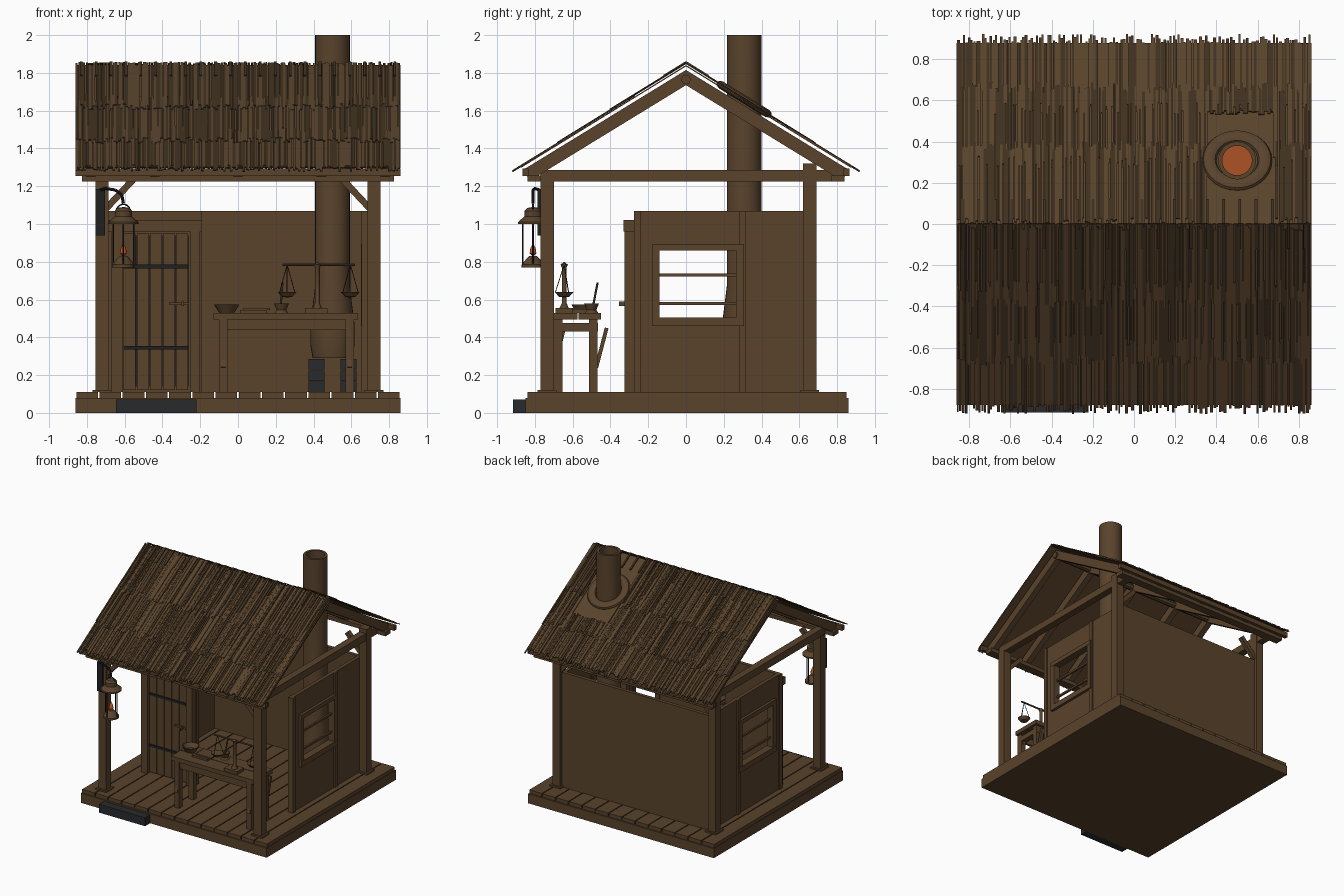
import bpy, bmesh, math, random
from mathutils import Matrix, Vector

random.seed(4)
if "Cube" in bpy.data.objects:
    bpy.data.objects.remove(bpy.data.objects["Cube"])


def material(name, rgb):
    m = bpy.data.materials.new(name)
    m.use_nodes = True
    m.diffuse_color = (*rgb, 1)
    m.node_tree.nodes["Principled BSDF"].inputs["Base Color"].default_value = (*rgb, 1)
    return m


WOOD = material("brown wood", (.1, .056, .025))
THATCH = material("dark thatch", (.05, .03, .014))
STONE = material("dark stone", (.022, .023, .025))
IRON = material("black iron", (.015, .014, .014))
GLOW = material("ember orange", (.42, .085, .018))
FLAME = material("flame red", (.58, .08, .02))


def finish(name, bm, mat, smooth=False):
    bmesh.ops.recalc_face_normals(bm, faces=bm.faces)
    me = bpy.data.meshes.new(name)
    bm.to_mesh(me)
    bm.free()
    me.materials.append(mat)
    if smooth:
        me.shade_smooth()
        me.set_sharp_from_angle(angle=math.radians(35))
    ob = bpy.data.objects.new(name, me)
    bpy.context.collection.objects.link(ob)
    return ob


def cube(bm, c, s, rot=Matrix()):
    bmesh.ops.create_cube(bm, size=1, matrix=Matrix.Translation(c) @ rot @ Matrix.Diagonal((*s, 1)))


def span(bm, x0, x1, y0, y1, z0, z1):
    cube(bm, ((x0 + x1) / 2, (y0 + y1) / 2, (z0 + z1) / 2), (x1 - x0, y1 - y0, z1 - z0))


def boxes(name, mat, *bounds):
    bm = bmesh.new()
    for b in bounds:
        span(bm, *b)
    return finish(name, bm, mat)


def beam(bm, a, b, w, h):
    a, b = Vector(a), Vector(b)
    rot = (b - a).to_track_quat('X', 'Z').to_matrix().to_4x4()
    cube(bm, (a + b) / 2, ((b - a).length, w, h), rot)


def rods(name, mat, r, *paths):
    bm = bmesh.new()
    for path in paths:
        for a, b in zip(path, path[1:]):
            a, b = Vector(a), Vector(b)
            rot = (b - a).to_track_quat('Z', 'Y').to_matrix().to_4x4()
            bmesh.ops.create_cone(bm, cap_ends=True, segments=8, radius1=r, radius2=r, depth=(b - a).length,
                                  matrix=Matrix.Translation((a + b) / 2) @ rot)
    return finish(name, bm, mat, True)


def lathe(name, mat, centre, profile, n=28, tilt=0, closed=False):
    bm = bmesh.new()
    vs = [bm.verts.new((r, 0, z)) for r, z in profile]
    pairs = list(zip(vs, vs[1:])) + ([(vs[-1], vs[0])] if closed else [])
    es = [bm.edges.new(p) for p in pairs]
    bmesh.ops.spin(bm, geom=vs + es, cent=(0, 0, 0), axis=(0, 0, 1), angle=2 * math.pi, steps=n)
    bmesh.ops.remove_doubles(bm, verts=bm.verts, dist=.0003)
    bmesh.ops.transform(bm, verts=bm.verts, matrix=Matrix.Translation(centre) @ Matrix.Rotation(tilt, 4, 'X'))
    return finish(name, bm, mat, True)


def ring(r, t, h, n=10):
    return [(r + t * math.cos(2 * math.pi * i / n), h * math.sin(2 * math.pi * i / n)) for i in range(n)]


# Platform, floor planks and step
boxes("platform", WOOD, (-.86, .86, -.85, .86, 0, .08))
pitch = 1.72 / 14
boxes("floor_planks", WOOD, *[(-.86 + i * pitch + .004, -.86 + (i + 1) * pitch - .004, -.84, .85, .08, .11)
                              for i in range(14)])
boxes("step", STONE, (-.645, -.22, -.915, -.85, 0, .07))

# Corner posts, feet, tie beams, wall plates and knee braces
sides = (-1, 1)
boxes("front_posts", WOOD, *[(s * .72 - .035, s * .72 + .035, -.77, -.70, .11, 1.23) for s in sides])
boxes("back_posts", WOOD, *[(s * .72 - .035, s * .72 + .035, .62, .69, .11, 1.32) for s in sides])
boxes("post_feet", WOOD, *[(s * .72 - .05, s * .72 + .05, y - .05, y + .05, .11, .122)
                           for s in sides for y in (-.735, .655)])
boxes("tie_beams", WOOD, *[(s * .72 - .03, s * .72 + .03, -.77, .84, 1.225, 1.285) for s in sides])
boxes("wall_plates", WOOD, *[(-.825, .825, s * .805 - .035, s * .805 + .035, 1.225, 1.258) for s in sides])
bm = bmesh.new()
for s in sides:
    for y in (-.735, .655):
        beam(bm, (s * .70, y, 1.08), (s * .555, y, 1.235), .035, .035)
finish("knee_braces", bm, WOOD)

# Walls; the front one carries only the door, the rest of the front is open
boxes("back_wall", WOOD, (-.69, .69, .635, .665, .11, 1.07))
boxes("front_wall", WOOD, (-.69, -.19, -.275, -.245, .11, 1.07))
for s, side in ((-1, "right"), (1, "left")):
    def at(x0, x1, *rest):
        return (*sorted((s * x0, s * x1)), *rest)
    boxes(side + "_wall", WOOD, at(.66, .69, -.275, -.14, .11, 1.07), at(.66, .69, .265, .64, .11, 1.07),
          at(.66, .69, -.14, .265, .11, .505), at(.66, .69, -.14, .265, .86, 1.07))
    boxes(side + "_wall_battens", WOOD, at(.655, .70, -.275, -.24, .11, 1.07), at(.655, .70, .28, .315, .11, 1.07))
    boxes(side + "_window_frame", WOOD, at(.65, .71, -.18, -.14, .46, .89), at(.65, .71, .265, .306, .46, .89),
          at(.65, .712, -.18, .306, .46, .505), at(.65, .712, -.18, .306, .86, .895))
    boxes(side + "_window_bars", WOOD, *[at(.667, .683, -.14, .265, z - .008, z + .008) for z in (.58, .73)])

# Door with frame, planks, iron straps and latch
boxes("door_frame", WOOD, (-.67, -.61, -.325, -.275, .11, .96), (-.255, -.20, -.325, -.275, .11, .96),
      (-.69, -.19, -.33, -.27, .96, 1.02))
boxes("door_planks", WOOD, *[(-.605 + i * .0695, -.605 + (i + 1) * .0695 - .006, -.305, -.275, .12, .95)
                             for i in range(5)])
boxes("door_gaps", IRON, (-.605, -.26, -.279, -.274, .14, .94))
boxes("door_straps", IRON, *[(-.605, -.265, -.313, -.303, z - .01, z + .01) for z in (.345, .775)])
boxes("door_latch", WOOD, (-.365, -.26, -.322, -.305, .57, .585), (-.30, -.285, -.355, -.32, .565, .59))


# Roof frame
def roof(y):
    return 1.838 - .615 * abs(y)


bm = bmesh.new()
for x in (-.78, -.44, 0, .44, .78):
    for s in sides:
        vs = [bm.verts.new((x - .025, s * y, z)) for y, z in
              ((0, 1.815), (.865, 1.285), (.825, 1.23), (0, 1.735))]
        face = bm.faces.new(vs)
        out = bmesh.ops.extrude_face_region(bm, geom=[face])
        bmesh.ops.translate(bm, vec=(.05, 0, 0), verts=[v for v in out["geom"] if isinstance(v, bmesh.types.BMVert)])
finish("rafters", bm, WOOD)
rods("ridge_pole", WOOD, .026, [(-.82, 0, 1.765), (.82, 0, 1.765)])
boxes("eaves_boards", WOOD, *[(-.86, .86, s * .85 - .015, s * .85 + .015, 1.255, 1.295) for s in sides])
bm = bmesh.new()
for s in sides:
    beam(bm, (0, 0, roof(0)), (0, s * .875, roof(.875)), 1.72, .006)
finish("roof_deck", bm, WOOD)

# Thatch in three overlapping courses, left bare around the chimney
light, dark = bmesh.new(), bmesh.new()
for s in sides:
    for y0, y1, lift in ((0, .38, .014), (.3, .66, .010), (.56, .895, .006)):
        for i in range(130):
            x = -.853 + i * .01322 + random.uniform(-.003, .003)
            a = max(0, y0 + random.uniform(-.03, .03))
            b = y1 + random.uniform(-.025, .025)
            if s > 0 and .36 < x < .68:
                if b < .56:
                    continue
                a = max(a, .54 + random.uniform(-.012, .012))
            up = lift + random.uniform(-.002, .003)
            beam(random.choice((light, dark)), (x, s * a, roof(a) + up), (x, s * b, roof(b) + up),
                 random.uniform(.009, .015), .006)
finish("thatch_light", light, WOOD)
finish("thatch_dark", dark, THATCH)
bm = bmesh.new()
for i in range(22):
    x = -.83 + i * .079
    for s in sides:
        beam(bm, (x, 0, roof(0) + .02), (x, s * .12, roof(.12) + .02), .014, .008)
finish("ridge_straps", bm, THATCH)

# Chimney, flashing collar, embers and hearth
C = (.5, .308)
lathe("chimney", WOOD, (*C, 0), [(0, 1.75), (.072, 1.75), (.072, 2), (.092, 2), (.092, .67), (.117, .47),
                                 (.117, .36), (.105, .29), (0, .29)])
lathe("chimney_embers", GLOW, (*C, 1.753), [(0, .004), (.0715, .004), (.0715, 0), (0, 0)])
lathe("chimney_collar", WOOD, (*C, roof(C[1]) + .012), ring(.135, .035, .022), tilt=-math.atan(.615), closed=True)
boxes("hearth_bricks", STONE, *[(x, x + .085, y, y + .1, z, z + .055) for x in (.372, .542)
                                for y in (.2, .305) for z in (.11, .17, .23)])

# Work table with braced legs
boxes("table_top", WOOD, (-.13, .635, -.70, -.575, .495, .53), (-.13, .635, -.57, -.45, .495, .53))
boxes("table_apron", WOOD, (-.10, .61, -.69, -.67, .44, .495), (-.10, .61, -.49, -.47, .44, .495),
      (-.10, -.06, -.70, -.465, .43, .475), (.57, .615, -.70, -.465, .43, .475))
legs = [(x, x + .045, y, y + .045, .11, .495) for x in (-.10, .57) for y in (-.70, -.513)]
boxes("table_legs", WOOD, *legs)
bm = bmesh.new()
for x in (-.078, .592):
    for y in (-.70, -.475):
        beam(bm, (x, y, .24), (x, y + .055, .45), .025, .02)
finish("table_braces", bm, WOOD)

# Bowls, boards, mortar and pestle
bowl = [(0, 0), (.04, 0), (.068, .045), (.06, .045), (.036, .01), (0, .01)]
lathe("bowl", WOOD, (-.06, -.54, .53), bowl, 20)
boxes("cutting_boards", WOOD, (.01, .15, -.62, -.5, .53, .545), (.03, .17, -.6, -.49, .545, .555))
lathe("mortar", WOOD, (.23, -.5, .53), [(0, 0), (.035, 0), (.025, .015), (.04, .05), (.032, .05), (.02, .02), (0, .02)], 16)
rods("pestle", WOOD, .006, [(.225, -.495, .55), (.235, -.468, .69)])

# Balance scale
B = (.42, -.645)
boxes("scale_base", WOOD, (.355, .475, -.69, -.60, .53, .555))
lathe("scale_column", WOOD, (*B, .55), [(0, 0), (.028, 0), (.013, .03), (.013, .22), (.02, .235), (.0, .25)], 14)
rods("scale_beam", WOOD, .007, [(.235, B[1], .785), (.62, B[1], .785)])
for name, x in (("right", .26), ("left", .595)):
    lathe(name + "_scale_pan", WOOD, (x, B[1], .61), [(0, 0), (.028, .005), (.05, .03), (.044, .03), (.0, .008)], 18)
    rods(name + "_scale_cords", IRON, .002, *[[(x, B[1], .785), (x + .046 * math.cos(t), B[1] + .046 * math.sin(t), .64)]
                                             for t in (.5, 2.6, 4.7)])

# Hanging lantern on an iron bracket
L = (-.607, -.81)
boxes("lantern_bracket_plate", IRON, (-.755, -.705, -.785, -.77, .94, 1.185))
rods("lantern_bracket_arm", IRON, .008, [(-.73, -.775, 1.18), (-.70, -.80, 1.188), (-.65, *L[1:], 1.18),
                                         (-.615, *L[1:], 1.155), (*L, 1.11)])
rods("lantern_handle", IRON, .004, [(L[0] + .042 * math.cos(i * math.pi / 10), L[1], 1.05 + .055 * math.sin(i * math.pi / 10))
                                    for i in range(11)])
lathe("lantern_cap", WOOD, (*L, 0), [(0, 1.0), (.08, 1.0), (.08, 1.01), (.045, 1.04), (.045, 1.07), (.03, 1.085), (0, 1.09)], 16)
lathe("lantern_base", WOOD, (*L, 0), [(0, .77), (.06, .77), (.06, .785), (.035, .815), (.02, .83), (0, .83)], 16)
rods("lantern_cage", IRON, .004, *[[(L[0] + .054 * math.cos(t), L[1] + .054 * math.sin(t), .78),
                                    (L[0] + .054 * math.cos(t), L[1] + .054 * math.sin(t), 1.0)]
                                   for t in (i * math.pi / 2 for i in range(4))])
lathe("lantern_flame", FLAME, (*L, 0), [(0, .825), (.018, .845), (.014, .87), (0, .9)], 12)
